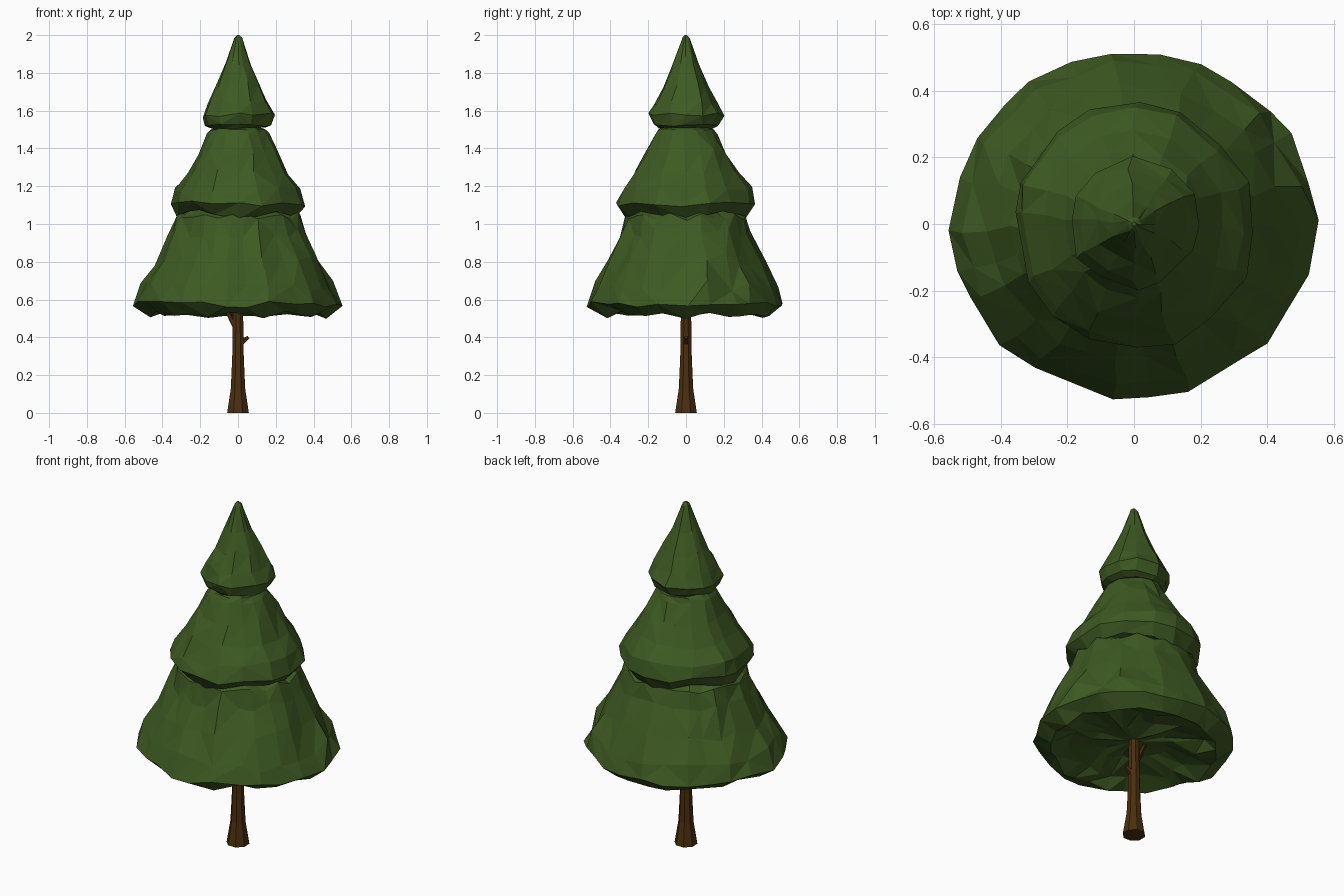
import bpy, bmesh, math, random
from mathutils import Vector

if "Cube" in bpy.data.objects:
    bpy.data.objects.remove(bpy.data.objects["Cube"])

random.seed(11)

def material(name, rgb):
    m = bpy.data.materials.new(name)
    m.diffuse_color = (*rgb, 1)
    m.use_nodes = True
    m.node_tree.nodes["Principled BSDF"].inputs["Base Color"].default_value = m.diffuse_color
    return m

GREEN = material("pine green", (0.047, 0.102, 0.016))
BROWN = material("bark brown", (0.072, 0.028, 0.004))

def finish(name, bm, mat):
    bmesh.ops.recalc_face_normals(bm, faces=bm.faces)
    me = bpy.data.meshes.new(name)
    bm.to_mesh(me)
    bm.free()
    me.materials.append(mat)
    ob = bpy.data.objects.new(name, me)
    bpy.context.collection.objects.link(ob)
    return ob

def skin(bm, rings):
    """Join rings of vertices with triangles, random diagonals, and close both ends."""
    n = len(rings[0])
    for a, b in zip(rings, rings[1:]):
        for i in range(n):
            j = (i + 1) % n
            if random.random() < 0.5:
                tris = (a[i], a[j], b[j]), (a[i], b[j], b[i])
            else:
                tris = (a[i], a[j], b[i]), (a[j], b[j], b[i])
            for t in tris:
                bm.faces.new(t)
    bm.faces.new(rings[0])
    bm.faces.new(rings[-1])

def tier(name, n, profile, squash=1.0, folds=0.0, lobes=4):
    """Foliage skirt. profile rows: radius, z, radius jitter, z jitter, hem wave, fold share."""
    bm = bmesh.new()
    turn = [random.uniform(-0.2, 0.2) for _ in range(n)]
    fold = [folds * (1 if i % 2 else -1) * random.uniform(0.3, 1) for i in range(n)]
    rings = []
    for r, z, jr, jz, wave, share in profile:
        ring = []
        for i in range(n):
            a = math.tau * (i + turn[i] + random.uniform(-0.12, 0.12)) / n
            rr = r + random.uniform(-jr, jr) + fold[i] * share
            zz = z + random.uniform(-jz, jz) - wave * math.cos(lobes * a)
            ring.append(bm.verts.new((rr * math.cos(a), squash * rr * math.sin(a), zz)))
        rings.append(ring)
    skin(bm, rings)
    return finish(name, bm, GREEN)

# Bottom skirt: hollow lumpy underside, scalloped hem, folded sides, rim under next tier
tier("lower_foliage", 26, [
    (0.03, 0.575, 0, 0, 0, 0), (0.20, 0.575, 0.03, 0.025, 0, 0),
    (0.36, 0.555, 0.03, 0.02, 0, 0), (0.455, 0.515, 0.015, 0.01, 0.014, 0),
    (0.545, 0.575, 0.012, 0.018, 0, 0.4), (0.505, 0.67, 0.008, 0.03, 0, 1),
    (0.43, 0.81, 0.008, 0.035, 0, 1), (0.36, 0.95, 0.008, 0.025, 0, 0.8),
    (0.332, 1.035, 0.006, 0.012, 0.012, 0.2), (0.27, 1.075, 0.01, 0.01, 0.012, 0),
    (0.10, 1.12, 0, 0, 0, 0)], 0.955, 0.010, 10)

# Middle skirt, hem dipping at front, back and sides
tier("middle_foliage", 16, [
    (0.08, 1.11, 0, 0, 0, 0), (0.25, 1.085, 0.01, 0.008, 0.015, 0),
    (0.31, 1.05, 0.010, 0.008, 0.022, 0), (0.36, 1.11, 0.010, 0.014, 0.008, 1),
    (0.338, 1.18, 0.010, 0.018, 0, 1), (0.272, 1.27, 0.006, 0.018, 0, 0.6),
    (0.212, 1.38, 0.006, 0.018, 0, 0.4), (0.162, 1.475, 0.005, 0.008, 0, 0),
    (0.145, 1.50, 0.004, 0.005, 0, 0), (0.06, 1.53, 0, 0, 0, 0)], 1.025, 0.006)

# Top cone
tier("top_foliage", 12, [
    (0.05, 1.515, 0, 0, 0, 0), (0.140, 1.505, 0.005, 0.006, 0, 0),
    (0.175, 1.525, 0.005, 0.008, 0, 0), (0.196, 1.575, 0.006, 0.015, 0, 1),
    (0.165, 1.64, 0.006, 0.018, 0, 1), (0.115, 1.74, 0.006, 0.02, 0, 1),
    (0.068, 1.85, 0.004, 0.015, 0, 0.8), (0.020, 1.985, 0.003, 0.004, 0, 0),
    (0.006, 2.0, 0, 0, 0, 0)], 1.0, 0.006)

def limb(bm, path, n):
    """Tapered tube through (x, y, z, radius) points."""
    pts = [Vector(p[:3]) for p in path]
    axis = (pts[-1] - pts[0]).normalized()
    u = axis.orthogonal().normalized()
    v = axis.cross(u)
    rings = []
    for p, row in zip(pts, path):
        rings.append([bm.verts.new(p + row[3] * (u * math.cos(math.tau * (i + .5) / n)
                                                 + v * math.sin(math.tau * (i + .5) / n)))
                      for i in range(n)])
    skin(bm, rings)

# Trunk with flared foot
bm = bmesh.new()
limb(bm, [(0, 0, 0, 0.062), (0, 0, 0.13, 0.041), (0, 0, 0.30, 0.033), (0, 0, 0.62, 0.028)], 8)
finish("trunk", bm, BROWN)

# Broken twigs either side of the trunk
bm = bmesh.new()
limb(bm, [(0.01, 0, 0.365, 0.018), (0.035, 0, 0.385, 0.014), (0.056, 0, 0.40, 0.009)], 5)
limb(bm, [(-0.01, 0, 0.45, 0.018), (-0.04, 0, 0.505, 0.014), (-0.075, 0, 0.58, 0.009)], 5)
finish("twigs", bm, BROWN)
